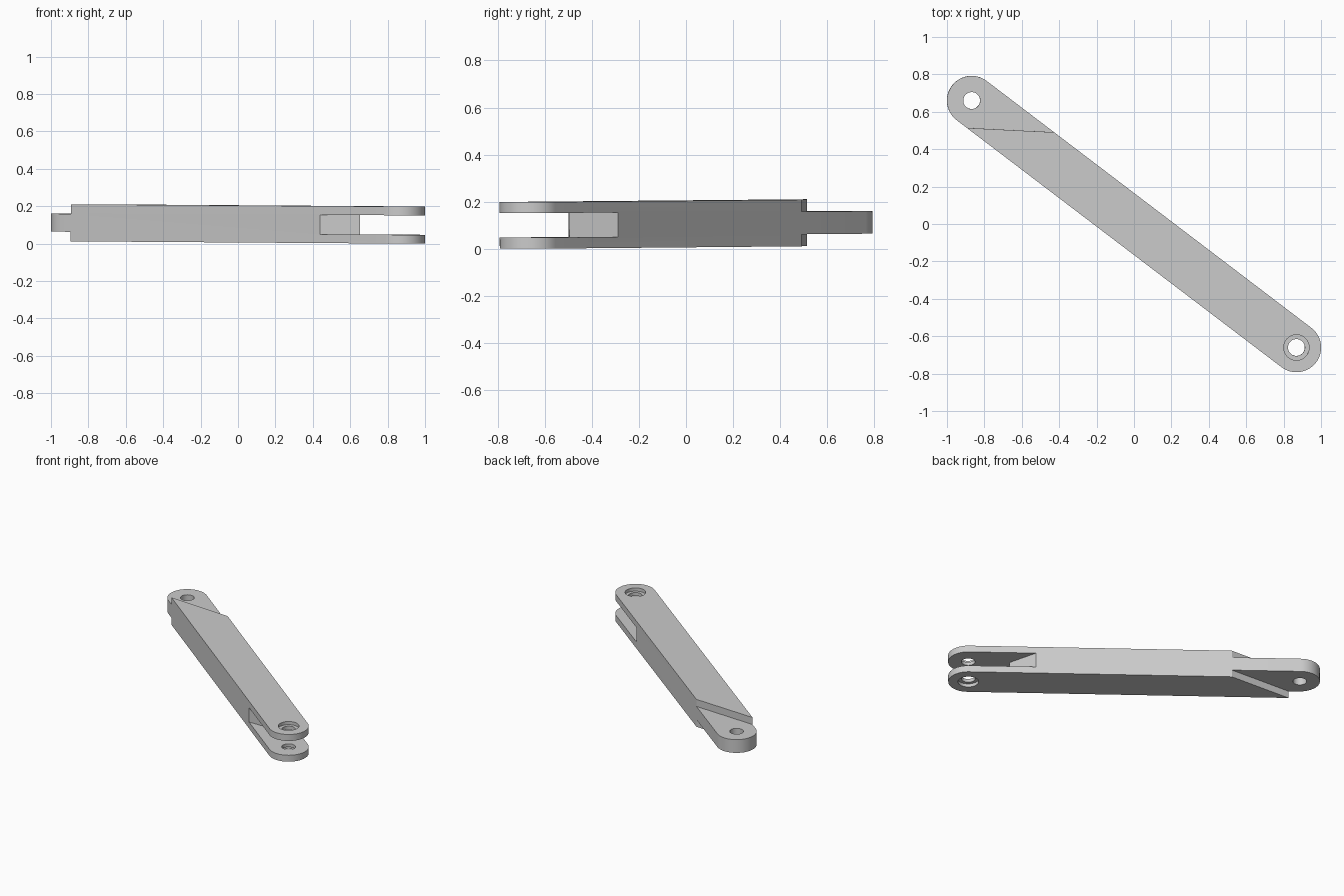
import bpy, bmesh, math
from mathutils import Matrix

if "Cube" in bpy.data.objects:
    bpy.data.objects.remove(bpy.data.objects["Cube"])

END = 1.0905      # distance from the middle to each pin hole
R = 0.132         # half width of the link
HALF = 0.099      # half thickness


def prism(name, points, z0, z1):
    """Extrude a flat outline from z0 to z1."""
    bm = bmesh.new()
    face = bm.faces.new([bm.verts.new((x, y, z0)) for x, y in points])
    ext = bmesh.ops.extrude_face_region(bm, geom=[face])
    new = [v for v in ext["geom"] if isinstance(v, bmesh.types.BMVert)]
    bmesh.ops.translate(bm, verts=new, vec=(0, 0, z1 - z0))
    bmesh.ops.recalc_face_normals(bm, faces=bm.faces)
    mesh = bpy.data.meshes.new(name)
    bm.to_mesh(mesh)
    bm.free()
    ob = bpy.data.objects.new(name, mesh)
    bpy.context.collection.objects.link(ob)
    return ob


def arc(cx, r, a0, a1, n):
    return [(cx + r * math.cos(math.radians(a0 + (a1 - a0) * i / n)),
             r * math.sin(math.radians(a0 + (a1 - a0) * i / n))) for i in range(n + 1)]


def circle(cx, r):
    return arc(cx, r, 0, 360, 48)[:-1]


# Link body with rounded ends
body = prism("link_arm", arc(END, R, -90, 90, 32) + arc(-END, R, 90, 270, 32), -HALF, HALF)

cutters = []

# Slanted steps above and below the tongue
step = [(-1.4, -0.2), (-1.122, -0.2), (-0.538, 0.2), (-1.4, 0.2)]
cutters.append(prism("step_cutter_top", step, 0.048, 0.2))
cutters.append(prism("step_cutter_bottom", step, -0.2, -0.048))

# Fork slot with a pointed inner wall
slot = [(0.82, 0.0), (0.563, -0.2), (1.4, -0.2), (1.4, 0.2), (0.563, 0.2)]
cutters.append(prism("slot_cutter", slot, -0.052, 0.052))

# Pin holes and counterbores
for x in (-END, END):
    cutters.append(prism("hole_cutter", circle(x, 0.045), -0.2, 0.2))
for z0, z1 in ((0.076, 0.2), (-0.2, -0.076)):
    cutters.append(prism("counterbore_cutter", circle(END, 0.068), z0, z1))

bpy.context.view_layer.objects.active = body
body.select_set(True)
for c in cutters:
    c.hide_render = True
    mod = body.modifiers.new("cut", "BOOLEAN")
    mod.operation = "DIFFERENCE"
    mod.solver = "EXACT"
    mod.object = c
    bpy.ops.object.modifier_apply(modifier=mod.name)
    bpy.data.objects.remove(c, do_unlink=True)

# Turn the link diagonally, with its slight lengthwise tilt, and rest it on the floor
body.data.transform(Matrix.Rotation(-math.atan2(0.66, 0.868), 4, "Z")
                    @ Matrix.Rotation(0.0055, 4, "Y"))
low = min(v.co.z for v in body.data.vertices)
body.data.transform(Matrix.Translation((0, 0, -low)))

bpy.ops.object.shade_smooth_by_angle(angle=math.radians(30))
